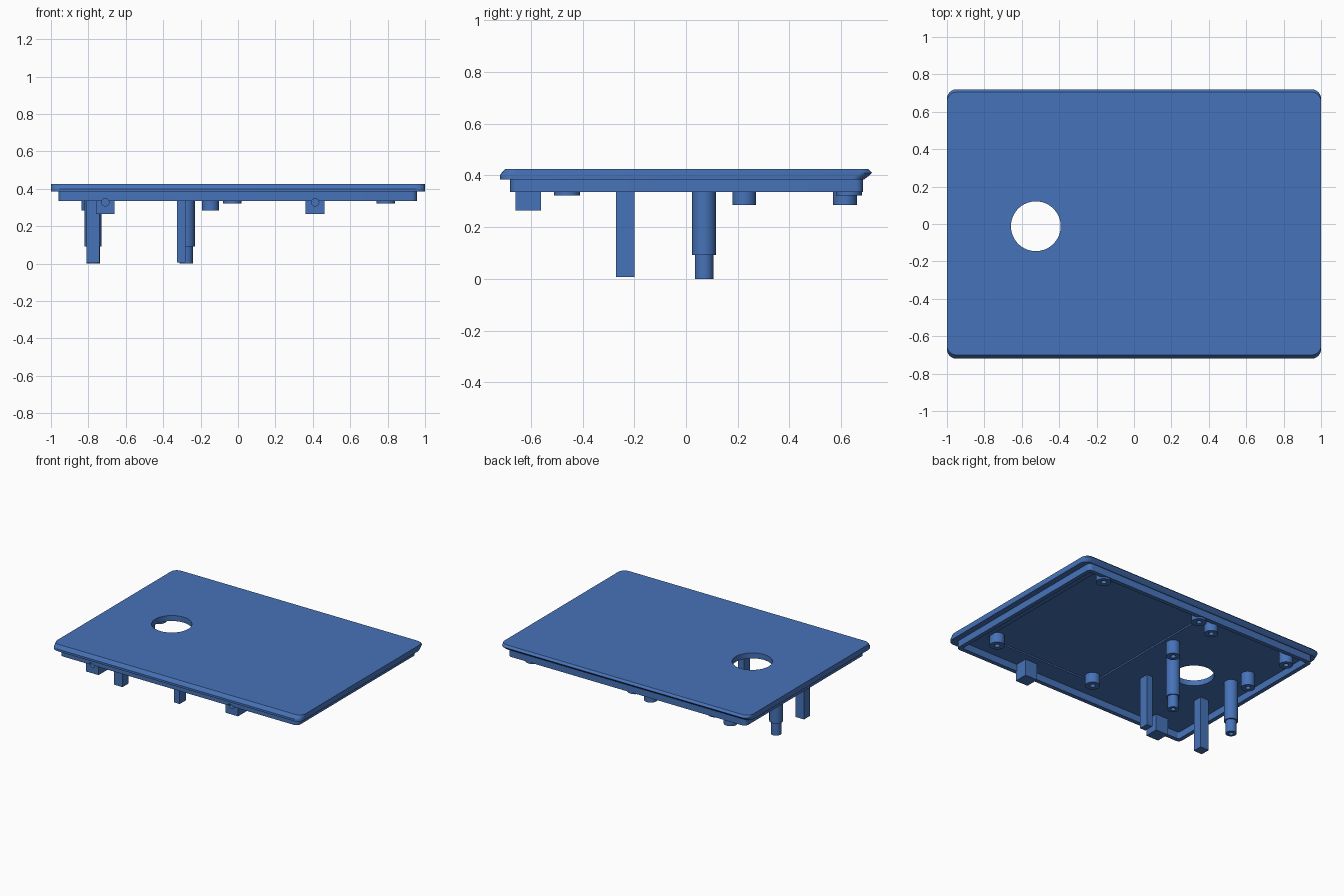
import bpy, bmesh, math
from mathutils import Matrix

if "Cube" in bpy.data.objects:
    bpy.data.objects.remove(bpy.data.objects["Cube"])

blue = bpy.data.materials.new("blue plastic")
blue.diffuse_color = (0.062, 0.17, 0.48, 1)
blue.use_nodes = True
blue.node_tree.nodes["Principled BSDF"].inputs["Base Color"].default_value = blue.diffuse_color


def finish(name, bm):
    bmesh.ops.recalc_face_normals(bm, faces=bm.faces)
    me = bpy.data.meshes.new(name)
    bm.to_mesh(me)
    bm.free()
    me.materials.append(blue)
    me.shade_smooth()
    me.set_sharp_from_angle(angle=math.radians(25))
    ob = bpy.data.objects.new(name, me)
    bpy.context.collection.objects.link(ob)
    return ob


def loft(name, sections, closed=False):
    """Skin a list of equal-length point rings, capped or looped on itself."""
    bm = bmesh.new()
    rings = [[bm.verts.new(p) for p in s] for s in sections]
    n = len(rings[0])
    pairs = list(zip(rings, rings[1:]))
    if closed:
        pairs.append((rings[-1], rings[0]))
    else:
        bm.faces.new(rings[0])
        bm.faces.new(rings[-1])
    for a, b in pairs:
        for i in range(n):
            j = (i + 1) % n
            bm.faces.new((a[i], a[j], b[j], b[i]))
    return finish(name, bm)


def round_rect(x0, x1, y0, y1, r, z, steps=6):
    pts = []
    corners = [(x1 - r, y1 - r), (x0 + r, y1 - r), (x0 + r, y0 + r), (x1 - r, y0 + r)]
    for k, (cx, cy) in enumerate(corners):
        for i in range(steps + 1):
            a = math.pi / 2 * (k + i / steps)
            pts.append((cx + r * math.cos(a), cy + r * math.sin(a), z))
    return pts


def circle(x, y, r, z, n=32):
    return [(x + r * math.cos(2 * math.pi * i / n),
             y + r * math.sin(2 * math.pi * i / n), z) for i in range(n)]


def box(name, x0, x1, y0, y1, z0, z1):
    bm = bmesh.new()
    m = Matrix.Translation(((x0 + x1) / 2, (y0 + y1) / 2, (z0 + z1) / 2)) @ \
        Matrix.Diagonal((x1 - x0, y1 - y0, z1 - z0, 1))
    bmesh.ops.create_cube(bm, size=1, matrix=m)
    return finish(name, bm)


def cut(ob, cutter):
    mod = ob.modifiers.new("cut", 'BOOLEAN')
    mod.operation = 'DIFFERENCE'
    mod.solver = 'EXACT'
    mod.object = cutter
    bpy.context.view_layer.objects.active = ob
    bpy.ops.object.modifier_apply(modifier=mod.name)
    ob.data.set_sharp_from_angle(angle=math.radians(25))


def discard(ob):
    bpy.data.objects.remove(ob)


# Cover plate: sloped front edge, pointed back edge, rounded corners
plate = loft("cover_plate", [
    round_rect(-1, 1, -0.72, 0.69, 0.05, 0.385),
    round_rect(-1, 1, -0.72, 0.71, 0.05, 0.40),
    round_rect(-1, 1, -0.713, 0.72, 0.05, 0.41),
    round_rect(-1, 1, -0.70, 0.705, 0.05, 0.425)])

# Round opening and shallow underside recess
for cutter in (loft("opening_cutter", [circle(-0.525, -0.012, 0.133, z, 64) for z in (0.3, 0.5)]),
               box("recess_cutter", -0.08, 0.84, -0.51, 0.67, 0.36, 0.395)):
    cut(plate, cutter)
    discard(cutter)

# Lip wall running round the underside
lip = loft("lip_wall", [
    round_rect(-0.96, 0.957, -0.68, 0.685, 0.03, 0.388),
    round_rect(-0.96, 0.957, -0.68, 0.685, 0.03, 0.335),
    round_rect(-0.93, 0.927, -0.65, 0.655, 0.01, 0.335),
    round_rect(-0.93, 0.927, -0.65, 0.655, 0.01, 0.388)], closed=True)

# Screw blocks behind the front lip, each with a round hole through the lip
for side, x in (("left", -0.71), ("right", 0.412)):
    block = box(side + "_screw_block", x - 0.05, x + 0.05, -0.66, -0.56, 0.265, 0.386)
    drill = loft("drill", [[(px, y, pz) for px, pz, _ in circle(x, 0.328, 0.02, 0)]
                           for y in (-0.75, -0.59)])
    cut(block, drill)
    cut(lip, drill)
    discard(drill)


def boss(name, x, y, r, z, hole):
    """Round standoff with a blind pilot hole in its lower end."""
    loft(name, [circle(x, y, r, 0.397), circle(x, y, r, z),
                circle(x, y, hole, z), circle(x, y, hole, z + 0.05)])


# Wide standoffs at the recess corners
for i, (x, y) in enumerate([(0.79, 0.63), (0.79, -0.46), (-0.03, 0.63), (-0.03, -0.46)]):
    boss(f"recess_standoff_{i + 1}", x, y, 0.05, 0.322, 0.018)

# Standoffs around the round opening
for i, (x, y) in enumerate([(-0.79, 0.615), (-0.147, 0.615), (-0.79, 0.225), (-0.147, 0.225)]):
    boss(f"opening_standoff_{i + 1}", x, y, 0.046, 0.285, 0.018)

# Long stepped posts
for side, x in (("left", -0.775), ("right", -0.277)):
    y = 0.07
    loft(side + "_stepped_post", [
        circle(x, y, 0.046, 0.388), circle(x, y, 0.046, 0.092),
        circle(x, y, 0.036, 0.092), circle(x, y, 0.036, 0),
        circle(x, y, 0.016, 0), circle(x, y, 0.016, 0.05)])

# Long square legs
box("left_leg", -0.81, -0.74, -0.27, -0.20, 0.007, 0.388)
box("right_leg", -0.325, -0.28, -0.27, -0.20, 0.007, 0.388)
